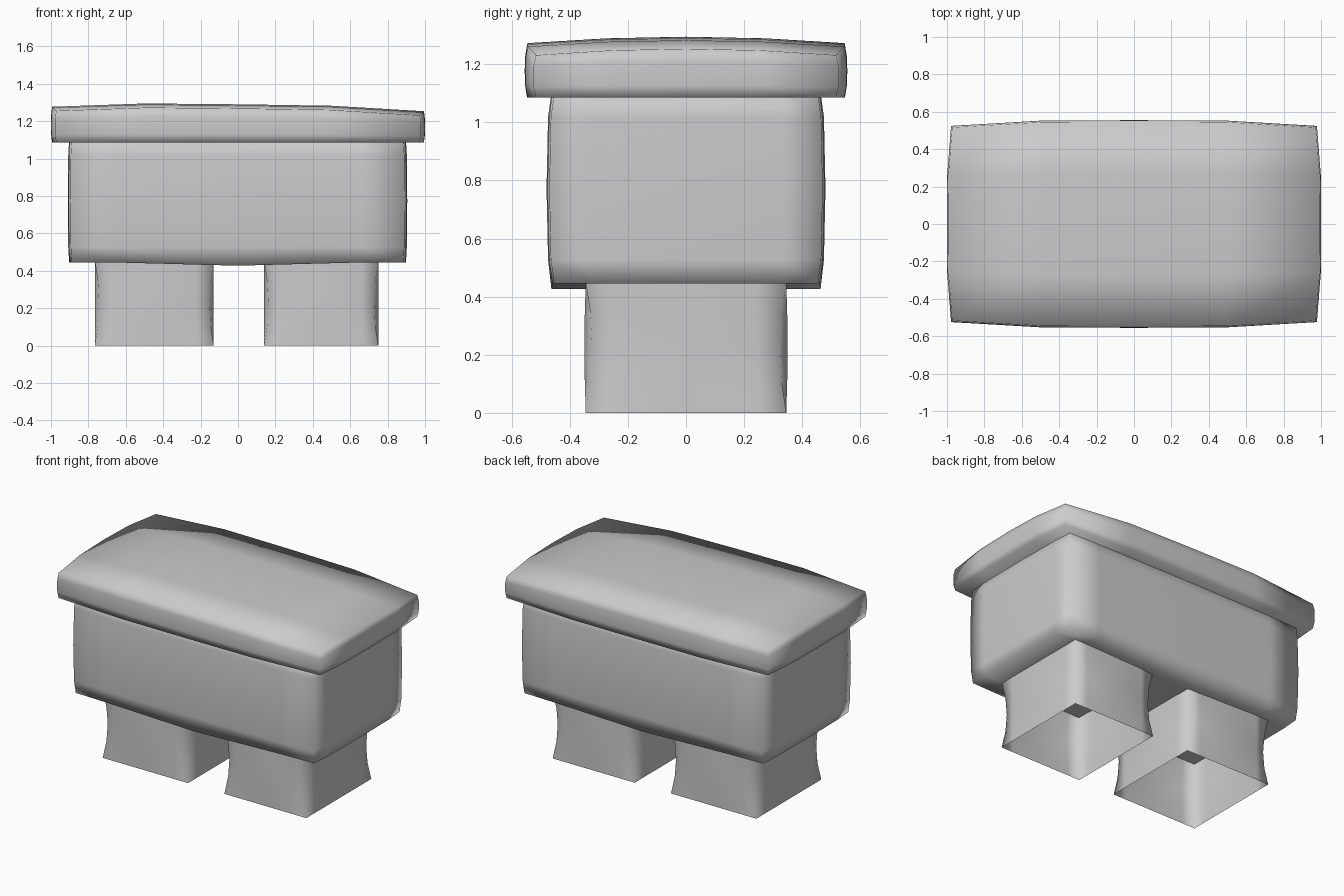
import bpy
import bmesh

if "Cube" in bpy.data.objects:
    bpy.data.objects.remove(bpy.data.objects["Cube"])


def soft_box(name, lo, hi, inner, shape, drop=()):
    """Smooth 4x4x4 box between lo and hi. inner sets how far out the support
    loops sit, shape nudges each vertex, drop lists the open ends (-1 or 1)."""
    bm = bmesh.new()
    bmesh.ops.create_cube(bm, size=2)
    bmesh.ops.subdivide_edges(bm, edges=bm.edges[:], cuts=3, use_grid_fill=True)
    ends = [f for f in bm.faces
            if any(abs(f.calc_center_median().z - d) < 0.01 for d in drop)]
    bmesh.ops.delete(bm, geom=ends, context='FACES')
    for v in bm.verts:
        unit = []
        for i, c in enumerate(v.co):
            if 0.1 < abs(c) < 0.9:
                c = inner[i] if c > 0 else -inner[i]
            unit.append(c)
        base = [(lo[i] + hi[i]) / 2 + unit[i] * (hi[i] - lo[i]) / 2 for i in range(3)]
        v.co = shape(*unit, *base)
    for f in bm.faces:
        f.smooth = True
    mesh = bpy.data.meshes.new(name)
    bm.to_mesh(mesh)
    bm.free()
    obj = bpy.data.objects.new(name, mesh)
    bpy.context.collection.objects.link(obj)
    return obj


# Lid: gently domed slab, narrower at the ends
def lid_shape(u, v, w, x, y, z):
    x *= 1 - 0.022 * v ** 4 - 0.006 * w ** 4
    y *= 1 - 0.055 * u ** 4 - 0.015 * w ** 4
    top = 1.29 - 0.012 * u - 0.022 * v * v - 0.025 * u ** 4
    t = (w + 1) / 2
    return x, y, 1.085 * (1 - t) + top * t


soft_box("lid", (-1, -0.555, 1.085), (1, 0.555, 1.28), (0.5, 0.5, 0.5), lid_shape)


# Body: bulging box with a small sag below its middle
def body_shape(u, v, w, x, y, z):
    x *= 1 - 0.015 * v ** 4 - 0.008 * w ** 4
    y *= 1 - 0.02 * u ** 4 - 0.035 * w ** 4
    if w < -0.99 and abs(u) < 0.1:
        z -= 0.018
    return x, y, z


soft_box("body", (-0.91, -0.48, 0.445), (0.905, 0.48, 1.1), (0.75, 0.72, 0.75), body_shape)


# Legs: hollow tubes open at both ends, corners pinched at mid height
def leg_shape(u, v, w, x, y, z):
    pinch = 0.022 * (1 - w * w)
    if abs(u) > 0.99 and abs(v) > 0.99:
        x -= u * pinch
        y -= v * pinch
    else:
        y *= 1 + 0.6 * pinch
    return x, y, z


for name, x0, x1 in (("left_leg", -0.765, -0.13), ("right_leg", 0.14, 0.75)):
    soft_box(name, (x0, -0.345, 0.0), (x1, 0.345, 0.45), (0.7, 0.7, 0.5), leg_shape, (-1, 1))
